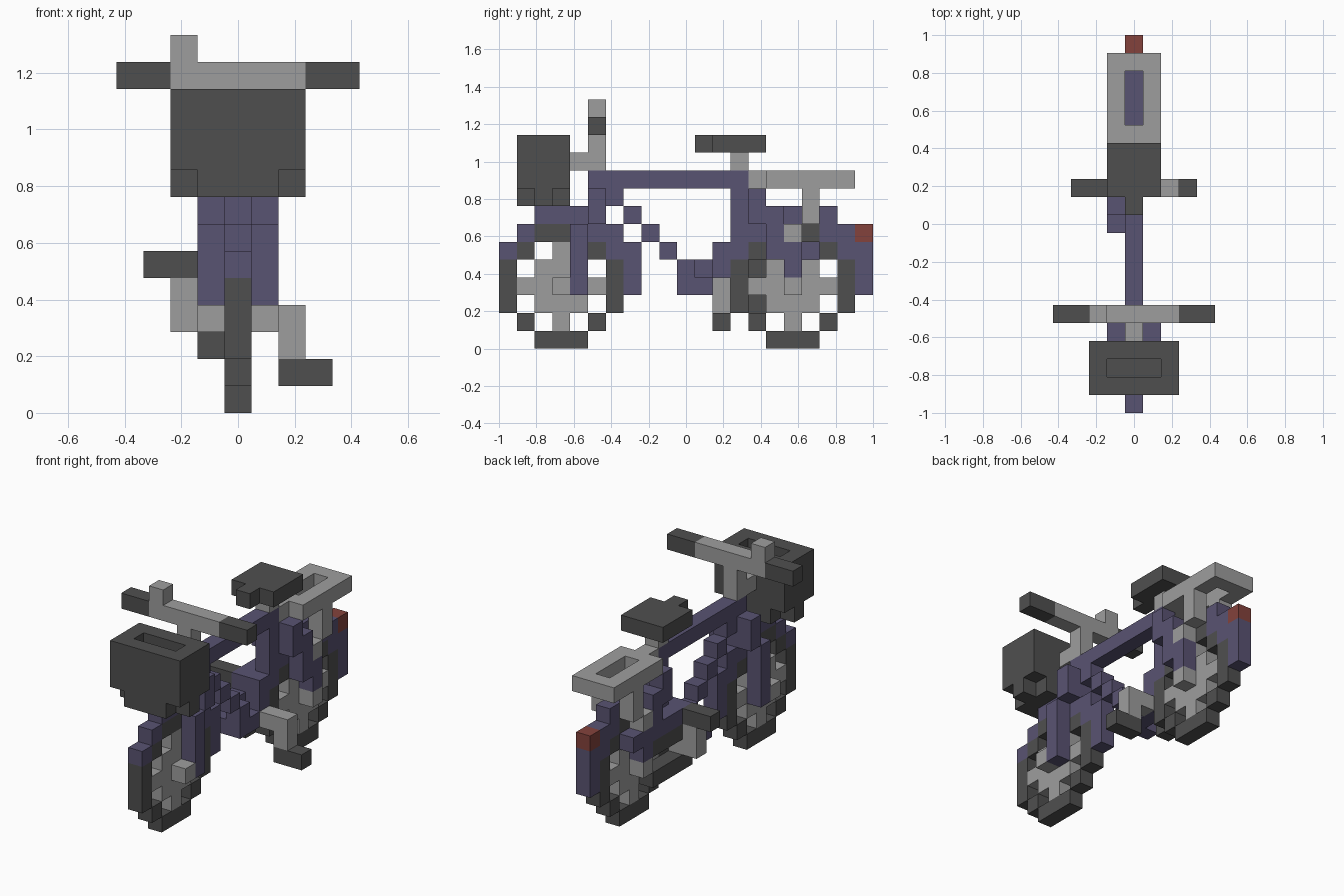
import bpy, bmesh, math
from mathutils import Vector

cube = bpy.data.objects.get("Cube")
if cube:
    bpy.data.objects.remove(cube, do_unlink=True)

U = 2 / 21      # edge length of one block
taken = set()   # cells already used, so parts never overlap


def material(name, rgb):
    lin = [((c / 255 + 0.055) / 1.055) ** 2.4 for c in rgb] + [1]
    m = bpy.data.materials.new(name)
    m.use_nodes = True
    m.diffuse_color = lin
    m.node_tree.nodes["Principled BSDF"].inputs["Base Color"].default_value = lin
    return m


DARK = material("dark_grey", (79, 79, 79))
GREY = material("light_grey", (158, 158, 158))
PURPLE = material("muted_purple", (89, 83, 114))
RED = material("lamp_red", (132, 66, 60))


def box(x, y, z):
    """Cells of a block; each argument is an index or a (first, last) pair."""
    spans = [(a, a) if isinstance(a, int) else a for a in (x, y, z)]
    rx, ry, rz = [range(a, b + 1) for a, b in spans]
    return {(i, j, k) for i in rx for j in ry for k in rz}


def path(x, *steps):
    """Blocks given as (y, z) spans, all in the same x slice."""
    return set().union(*[box(x, y, z) for y, z in steps])


def both(cells):
    return cells | {(-i, j, k) for i, j, k in cells}


def part(name, cells, mat):
    """Skin the outside of a set of cells and merge its flat faces."""
    cells = cells - taken
    taken.update(cells)
    bm = bmesh.new()
    for c in cells:
        for axis in range(3):
            for sign in (-1, 1):
                n = Vector((0, 0, 0))
                n[axis] = sign
                if tuple(int(a + b) for a, b in zip(c, n)) in cells:
                    continue
                u, v = Vector((0, 0, 0)), Vector((0, 0, 0))
                u[(axis + 1) % 3] = 0.5
                v[(axis + 2) % 3] = 0.5 * sign
                mid = Vector((c[0], c[1] - 10, c[2] + 0.5)) + n * 0.5
                bm.faces.new([bm.verts.new((mid + a * u + b * v) * U)
                              for a, b in ((-1, -1), (1, -1), (1, 1), (-1, 1))])
    bmesh.ops.remove_doubles(bm, verts=bm.verts, dist=U * 0.01)
    bmesh.ops.dissolve_limit(bm, angle_limit=math.radians(1),
                             verts=bm.verts, edges=bm.edges)
    me = bpy.data.meshes.new(name)
    bm.to_mesh(me)
    bm.free()
    me.materials.append(mat)
    ob = bpy.data.objects.new(name, me)
    bpy.context.collection.objects.link(ob)


# Wheels: tyre ring, solid hub plate with four spokes, axle, mudguard
for name, c in (("front", 3), ("rear", 16)):
    disc = box(0, (c - 3, c + 3), (0, 6))
    tyre = {p for p in disc if (max(abs(p[1] - c), abs(p[2] - 3)) == 3
                                and min(abs(p[1] - c), abs(p[2] - 3)) <= 1)
            or (abs(p[1] - c) == 2 and abs(p[2] - 3) == 2)}
    spokes = (box(0, (c - 1, c + 1), (2, 4)) | box(0, (c - 2, c + 2), 3)
              | box(0, c, (1, 5)))
    part(name + "_tyre", tyre, DARK)
    part(name + "_spokes", spokes, GREY)
    part(name + "_axle", both(box(1, c, 3)), GREY)
    part(name + "_mudguard", path(
        0, (c - 3, 5), (c - 2, 6), ((c - 1, c + 2), 7), (c + 2, 6),
        (c + 3, (5, 6)), (c + 4, (3, 5))), PURPLE)

part("tail_lamp", box(0, 20, 6), RED)

# Frame
part("fork", both(path(1, (4, (3, 6)), (5, (7, 8)))), PURPLE)
part("head_tube", box(0, 5, (7, 9)), PURPLE)
part("top_tube", box(0, (6, 13), 9), PURPLE)
part("down_tube", path(0, (6, 8), (7, 7), (8, 6), (9, 5), (10, 4),
                       ((10, 12), 3)), PURPLE)
part("seat_tube", path(0, (13, (6, 8)), (12, (4, 5))), PURPLE)
part("seat_stays", both(path(1, (14, (7, 8)), (15, (6, 7)),
                             (16, (4, 5)), (15, 5))), PURPLE)

# Drive train
part("chain_guard", path(-1, (10, 3), (11, 4), ((12, 17), 5)), PURPLE)
part("crank_axle", both(box(1, 12, 3)), GREY)
part("chain", path(-1, ((12, 15), 4), ((12, 15), 2)), DARK)
part("left_crank", box(2, 12, (2, 3)), GREY)
part("right_crank", box(-2, 12, (3, 4)), GREY)
part("left_pedal", box((2, 3), 12, 1), DARK)
part("right_pedal", box((-3, -2), 12, 5), DARK)

# Handlebar
part("stem", box(0, (4, 5), 10) | box(0, 5, 11), GREY)
part("handlebar", box((-2, 2), 5, 12), GREY)
part("bell", box(-2, 5, 13), GREY)
part("grips", both(box((3, 4), 5, 12)), DARK)

# Basket: open box on a floor with cut corners
part("basket", (box((-2, 2), (1, 3), (9, 11)) - box((-1, 1), 2, (9, 11)))
     | box((-1, 1), (1, 3), 8) | box((-2, 2), 2, 8), DARK)

# Saddle and luggage rack
part("saddle", box((-1, 1), (12, 14), 11) | box(0, 11, 11), DARK)
part("seat_post", box(0, 13, 10), GREY)
part("rack", (box((-1, 1), (15, 19), 9) - box(0, (16, 18), 9))
     | box(0, 14, 9), GREY)
part("rack_struts", both(path(1, (17, (7, 8)), (16, 6))), GREY)
